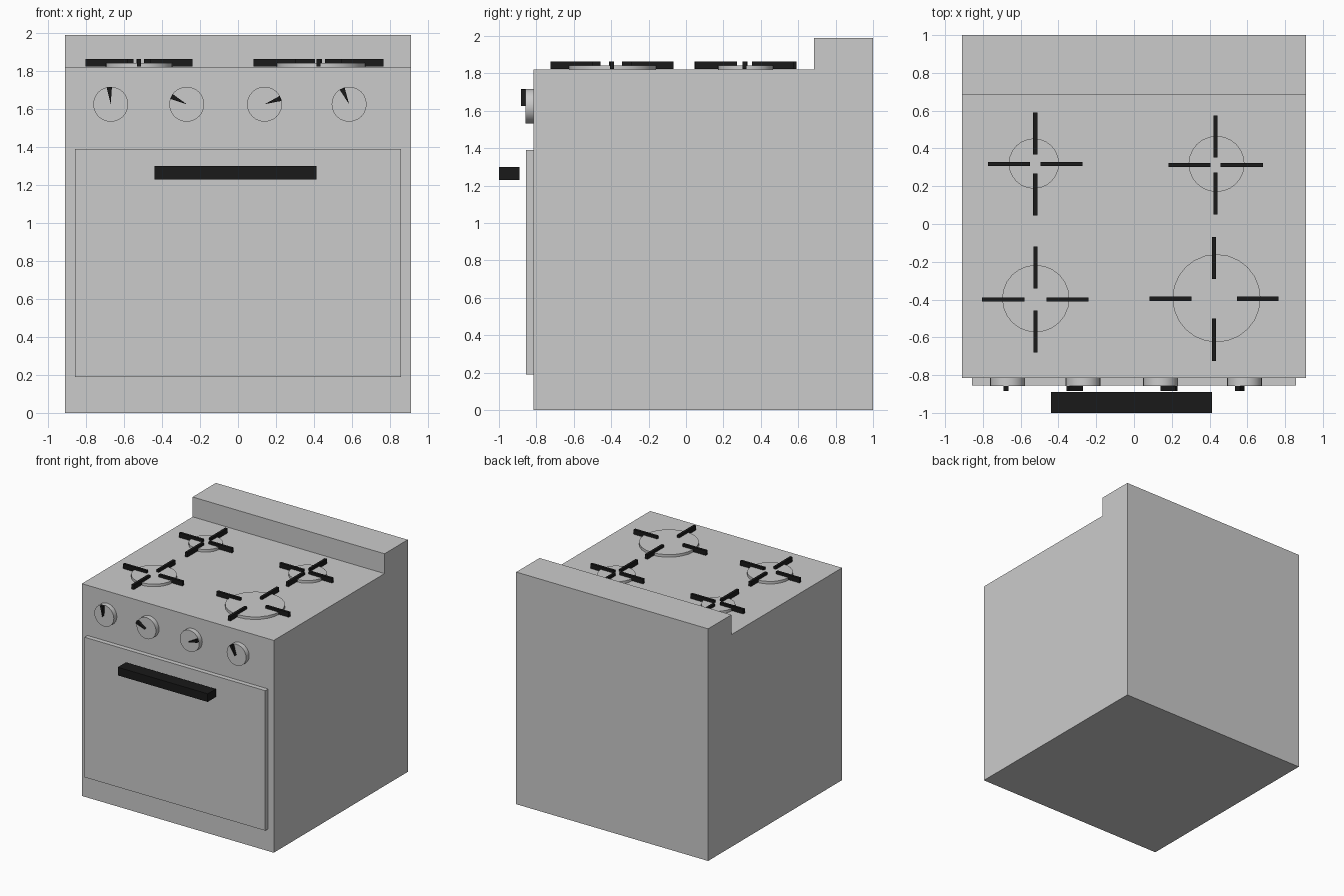
import bpy, bmesh
from math import radians, pi
from mathutils import Matrix, Vector

if "Cube" in bpy.data.objects:
    bpy.data.objects.remove(bpy.data.objects["Cube"])

black = bpy.data.materials.new("black")
black.diffuse_color = (0.01, 0.01, 0.01, 1)
black.use_nodes = True
black.node_tree.nodes["Principled BSDF"].inputs["Base Color"].default_value = black.diffuse_color
light = bpy.data.materials.new("light_grey")
light.diffuse_color = (0.75, 0.75, 0.75, 1)
light.use_nodes = True
light.node_tree.nodes["Principled BSDF"].inputs["Base Color"].default_value = light.diffuse_color


def finish(name, bm, mat=None, smooth=False):
    bmesh.ops.recalc_face_normals(bm, faces=bm.faces[:])
    mesh = bpy.data.meshes.new(name)
    bm.to_mesh(mesh)
    bm.free()
    ob = bpy.data.objects.new(name, mesh)
    bpy.context.collection.objects.link(ob)
    if mat:
        mesh.materials.append(mat)
    if smooth:
        bpy.ops.object.select_all(action='DESELECT')
        ob.select_set(True)
        bpy.context.view_layer.objects.active = ob
        bpy.ops.object.shade_smooth_by_angle(angle=radians(40))
    return ob


def add_box(bm, lo, hi):
    lo, hi = Vector(lo), Vector(hi)
    bmesh.ops.create_cube(bm, size=1, matrix=Matrix.Translation((lo + hi) / 2)
                          @ Matrix.Diagonal((*(hi - lo), 1)))


def box(name, lo, hi, mat=None):
    bm = bmesh.new()
    add_box(bm, lo, hi)
    return finish(name, bm, mat)


def prism(name, points, depth, mat=None):
    bm = bmesh.new()
    face = bm.faces.new([bm.verts.new(p) for p in points])
    new = bmesh.ops.extrude_face_region(bm, geom=[face])["geom"]
    bmesh.ops.translate(bm, vec=depth,
                        verts=[v for v in new if isinstance(v, bmesh.types.BMVert)])
    return finish(name, bm, mat)


def disc(name, radius, depth, matrix, mat):
    bm = bmesh.new()
    bmesh.ops.create_cone(bm, cap_ends=True, segments=24, radius1=radius,
                          radius2=radius, depth=depth, matrix=matrix)
    return finish(name, bm, mat, smooth=True)


# Body with raised back ledge, extruded from its side profile
profile = [(-0.815, 0), (1, 0), (1, 1.99), (0.685, 1.99), (0.685, 1.82), (-0.815, 1.82)]
prism("body", [(-0.91, y, z) for y, z in profile], (1.82, 0, 0))

# Oven door and handle
box("oven_door", (-0.857, -0.855, 0.19), (0.857, -0.815, 1.39), light)
box("door_handle", (-0.44, -1.0, 1.23), (0.413, -0.89, 1.30), black)

# Knobs with wedge pointers: x position, pointer angle
KNOB_Z = 1.625
for i, (x, angle) in enumerate([(-0.67, 95), (-0.27, 153), (0.14, 20), (0.585, 114)], 1):
    disc(f"knob_{i}", 0.092, 0.042,
         Matrix.Translation((x, -0.836, KNOB_Z)) @ Matrix.Rotation(pi / 2, 4, 'X'), light)
    turn = Matrix.Translation((x, 0, KNOB_Z)) @ Matrix.Rotation(-radians(angle), 4, 'Y')
    wedge = [turn @ Vector(p) for p in
             [(0, -0.855, 0), (0.09, -0.855, -0.014), (0.09, -0.855, 0.014)]]
    prism(f"knob_pointer_{i}", wedge, (0, -0.028, 0), black)

# Burners: centre, radius, then grate centre and inner/outer reach along x and y
burners = {
    "rear_left": ((-0.53, 0.32), 0.133, (-0.523, 0.318), (0.028, 0.250), (0.050, 0.273)),
    "rear_right": ((0.437, 0.318), 0.148, (0.432, 0.312), (0.026, 0.250), (0.040, 0.262)),
    "front_left": ((-0.52, -0.395), 0.178, (-0.522, -0.400), (0.058, 0.282), (0.058, 0.281)),
    "front_right": ((0.437, -0.393), 0.233, (0.424, -0.396), (0.120, 0.342), (0.104, 0.328)),
}
W = 0.011
for name, (centre, radius, (gx, gy), (xi, xo), (yi, yo)) in burners.items():
    disc(f"burner_{name}", radius, 0.022, Matrix.Translation((*centre, 1.831)), light)
    bm = bmesh.new()
    for s in (-1, 1):
        xs = sorted((gx + s * xi, gx + s * xo))
        ys = sorted((gy + s * yi, gy + s * yo))
        add_box(bm, (xs[0], gy - W, 1.824), (xs[1], gy + W, 1.864))
        add_box(bm, (gx - W, ys[0], 1.824), (gx + W, ys[1], 1.864))
    finish(f"grate_{name}", bm, black)
